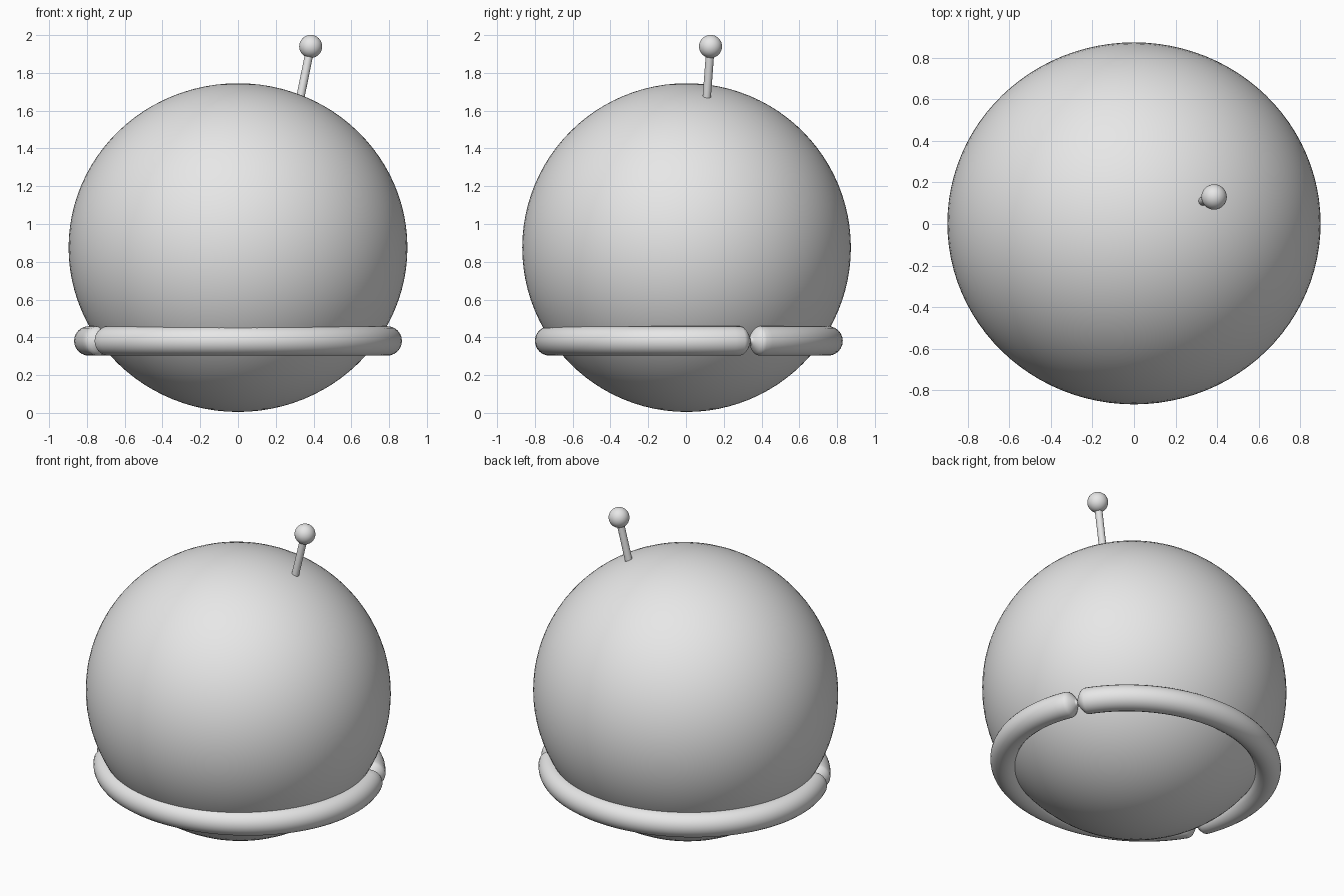
import bpy, bmesh, math
from mathutils import Vector

if "Cube" in bpy.data.objects:
    bpy.data.objects.remove(bpy.data.objects["Cube"])

grey = bpy.data.materials.new("plain_grey")
grey.diffuse_color = (0.8, 0.8, 0.8, 1)
grey.use_nodes = True
grey.node_tree.nodes["Principled BSDF"].inputs["Base Color"].default_value = grey.diffuse_color


def finish(name, bm):
    """Turn a bmesh into a smooth grey object."""
    bmesh.ops.recalc_face_normals(bm, faces=bm.faces)
    mesh = bpy.data.meshes.new(name)
    bm.to_mesh(mesh)
    bm.free()
    mesh.materials.append(grey)
    obj = bpy.data.objects.new(name, mesh)
    bpy.context.collection.objects.link(obj)
    for p in mesh.polygons:
        p.use_smooth = True
    return obj


def ball(name, center, radii, u, v):
    bm = bmesh.new()
    bmesh.ops.create_uvsphere(bm, u_segments=u, v_segments=v, radius=1)
    for vert in bm.verts:
        vert.co = Vector(c + r * k for c, r, k in zip(center, radii, vert.co))
    return finish(name, bm)


# Large round body
ball("body", (0, 0.003, 0.875), (0.897, 0.87, 0.87), 96, 48)

# Antenna: thin leaning stick with a ball tip
base, tip = Vector((0.325, 0.108, 1.645)), Vector((0.385, 0.13, 1.94))
ball("antenna_tip", tip, (0.061, 0.061, 0.061), 32, 16)
bm = bmesh.new()
bmesh.ops.create_cone(bm, cap_ends=True, segments=24, radius1=0.022,
                      radius2=0.022, depth=(tip - base).length)
axis = tip - base
bmesh.ops.rotate(bm, verts=bm.verts, matrix=axis.to_track_quat('Z', 'Y').to_matrix())
bmesh.ops.translate(bm, verts=bm.verts, vec=(base + tip) / 2)
finish("antenna_stick", bm)
bpy.context.view_layer.objects.active = bpy.data.objects["antenna_stick"]
bpy.context.object.select_set(True)
bpy.ops.object.shade_smooth_by_angle(angle=math.radians(40))

# Ring: oval tube pinched nearly shut at two opposite points
PINCHES = (26, 205)
TUBE, SIDES = 0.078, 24


def tube_scale(deg):
    d = min(abs((deg - p + 180) % 360 - 180) for p in PINCHES)
    if d >= 4.5:
        return 1.0
    t = d / 4.5
    return 0.15 + 0.85 * math.sin(t * math.pi / 2)


steps = [a for a in range(0, 360, 3)
         if min(abs(a - p) for p in PINCHES) > 5]
steps += [p + k for p in PINCHES for k in (-4.5, -3.5, -2.5, -1.5, -0.7, 0, 0.7, 1.5, 2.5, 3.5, 4.5)]
steps.sort()

bm = bmesh.new()
loops = []
for deg in steps:
    a, s = math.radians(deg), TUBE * tube_scale(deg)
    loop = []
    for i in range(SIDES):
        b = 2 * math.pi * i / SIDES
        out = s * math.cos(b)
        loop.append(bm.verts.new(((0.79 + out) * math.cos(a),
                                  0.015 + (0.737 + out) * math.sin(a),
                                  0.381 + s * math.sin(b))))
    loops.append(loop)
for n, loop in enumerate(loops):
    nxt = loops[(n + 1) % len(loops)]
    for i in range(SIDES):
        j = (i + 1) % SIDES
        bm.faces.new((loop[i], nxt[i], nxt[j], loop[j]))
finish("ring", bm)
